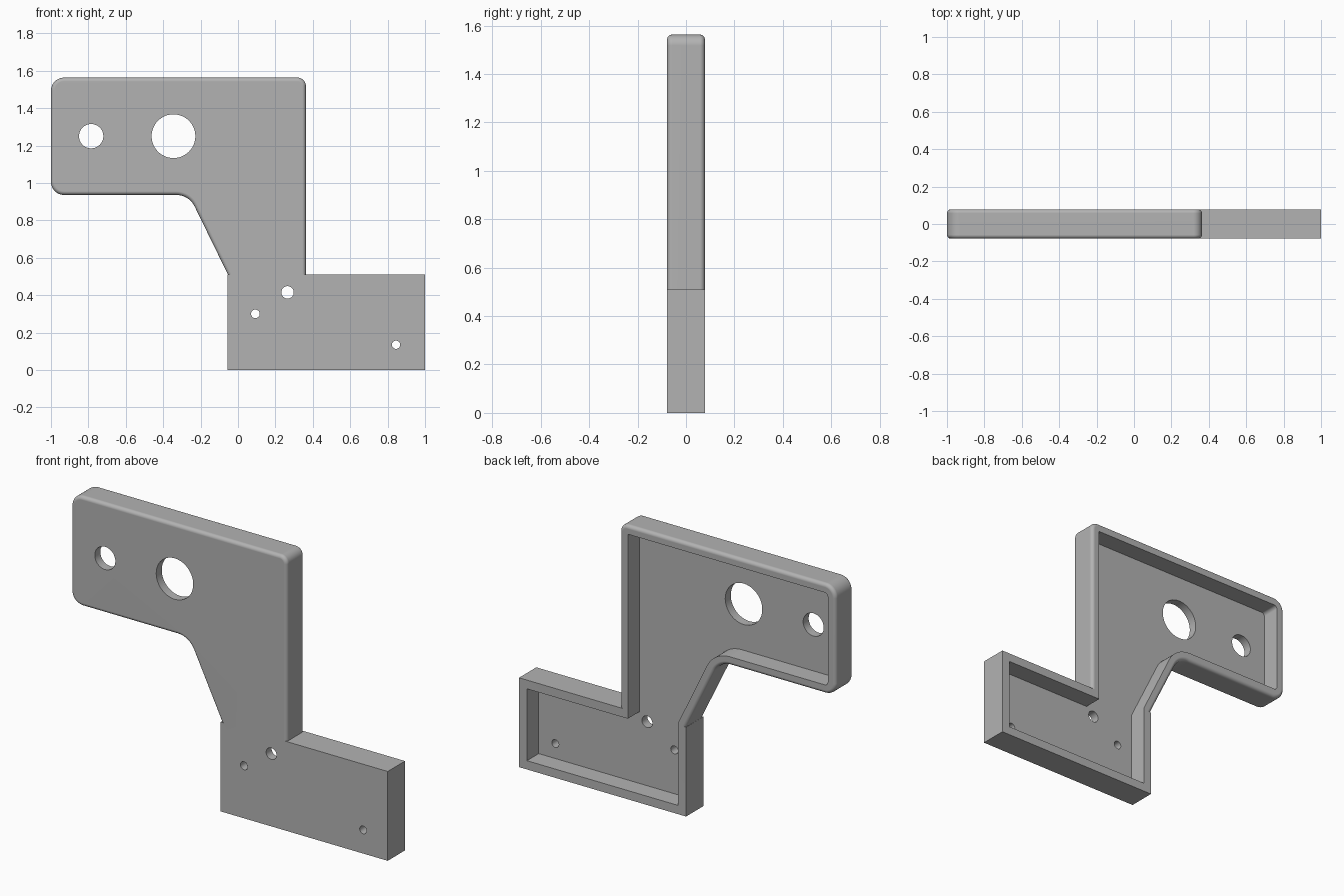
import bpy, bmesh, math
from mathutils import Vector

cube = bpy.data.objects.get("Cube")
if cube:
    bpy.data.objects.remove(cube, do_unlink=True)

HALF = 0.078      # half depth of the housing
WALL = 0.05       # wall and front plate thickness
EDGE = 0.02       # rounding of the upper rim
LEFT, RIGHT, STEP, TOP = -0.055, 0.363, 0.51, 1.563

grey = bpy.data.materials.new("plain_grey")
grey.use_nodes = True
colour = (0.45, 0.45, 0.45, 1)
grey.diffuse_color = colour
grey.node_tree.nodes["Principled BSDF"].inputs["Base Color"].default_value = colour


def outline(corners, inset=0.0, steps=10):
    """Counter-clockwise (x, z, radius) corners, moved inward and rounded."""
    points, n = [], len(corners)
    for i, (x, z, r) in enumerate(corners):
        p = Vector((x, z))
        a = (p - Vector(corners[i - 1][:2])).normalized()
        b = (Vector(corners[(i + 1) % n][:2]) - p).normalized()
        turn = a.angle_signed(b) * -1
        na, nb = Vector((-a.y, a.x)), Vector((-b.y, b.x))
        p = p + (na + nb) * inset / (1 + na.dot(nb))
        side = math.copysign(1, turn)
        r = max(0, r - side * inset) if r else 0
        if r < 1e-4:
            points.append(p)
            continue
        start = p - a * r * math.tan(abs(turn) / 2)
        centre = start + na * r * side
        for k in range(steps + 1):
            t = turn * k / steps
            d = -na * side
            points.append(centre + r * Vector((d.x * math.cos(t) - d.y * math.sin(t),
                                               d.x * math.sin(t) + d.y * math.cos(t))))
    return points


def loft(name, rings):
    """Closed solid through a list of (y, outline points)."""
    bm = bmesh.new()
    loops = [[bm.verts.new((p.x, y, p.y)) for p in pts] for y, pts in rings]
    for lo, hi in zip(loops, loops[1:]):
        for i in range(len(lo)):
            bm.faces.new((lo[i - 1], lo[i], hi[i], hi[i - 1]))
    bm.faces.new(loops[0])
    bm.faces.new(loops[-1])
    bmesh.ops.recalc_face_normals(bm, faces=bm.faces)
    mesh = bpy.data.meshes.new(name)
    bm.to_mesh(mesh)
    bm.free()
    mesh.materials.append(grey)
    obj = bpy.data.objects.new(name, mesh)
    bpy.context.collection.objects.link(obj)
    return obj


def combine(target, other, operation):
    mod = target.modifiers.new(operation.lower(), 'BOOLEAN')
    mod.operation, mod.solver, mod.object = operation, 'EXACT', other
    bpy.context.view_layer.objects.active = target
    bpy.ops.object.modifier_apply(modifier=mod.name)
    bpy.data.objects.remove(other, do_unlink=True)


# Shared corners of the upper arm, from the right shoulder round to the slope
arm = [(RIGHT, TOP, 0.045), (-1, TOP, 0.07), (-1, 0.936, 0.07), (-0.262, 0.936, 0.11)]
base = [(LEFT, 0, 0), (1, 0, 0), (1, STEP, 0)]

# Upper arm with a rounded rim front and back, running down into the base
steps = [math.pi / 2 * k / 6 for k in range(7)]
front_rim = [(-HALF + EDGE * (1 - math.sin(t)), EDGE * (1 - math.cos(t))) for t in reversed(steps)]
rim = front_rim + [(-y, d) for y, d in reversed(front_rim)]
upper = [(0.0, 0.4, 0), (RIGHT, 0.4, 0)] + arm
housing = loft("housing", [(y, outline(upper, d)) for y, d in rim])

# Square-edged base block
block = outline(base + [(LEFT, STEP, 0)])
combine(housing, loft("base_block", [(-HALF, block), (HALF, block)]), 'UNION')

# Pocket open to the back
inner = outline(base + [(RIGHT, STEP, 0)] + arm + [(LEFT, STEP, 0)], WALL)
combine(housing, loft("pocket", [(-HALF + WALL, inner), (0.2, inner)]), 'DIFFERENCE')

# Round holes through the front plate
holes = [(-0.785, 1.25, 0.065), (-0.345, 1.25, 0.117), (0.265, 0.415, 0.033),
         (0.093, 0.3, 0.023), (0.845, 0.135, 0.022)]
for x, z, r in holes:
    angles = [math.tau * k / 48 for k in range(48)]
    ring = [Vector((x + r * math.cos(t), z + r * math.sin(t))) for t in angles]
    combine(housing, loft("drill", [(-0.2, ring), (0, ring)]), 'DIFFERENCE')

# Smooth rounded rims, crisp edges elsewhere
bpy.ops.object.select_all(action='DESELECT')
housing.select_set(True)
bpy.context.view_layer.objects.active = housing
bpy.ops.object.shade_smooth_by_angle(angle=math.radians(30))
normals = housing.modifiers.new("flat_faces", 'WEIGHTED_NORMAL')
normals.keep_sharp = True
